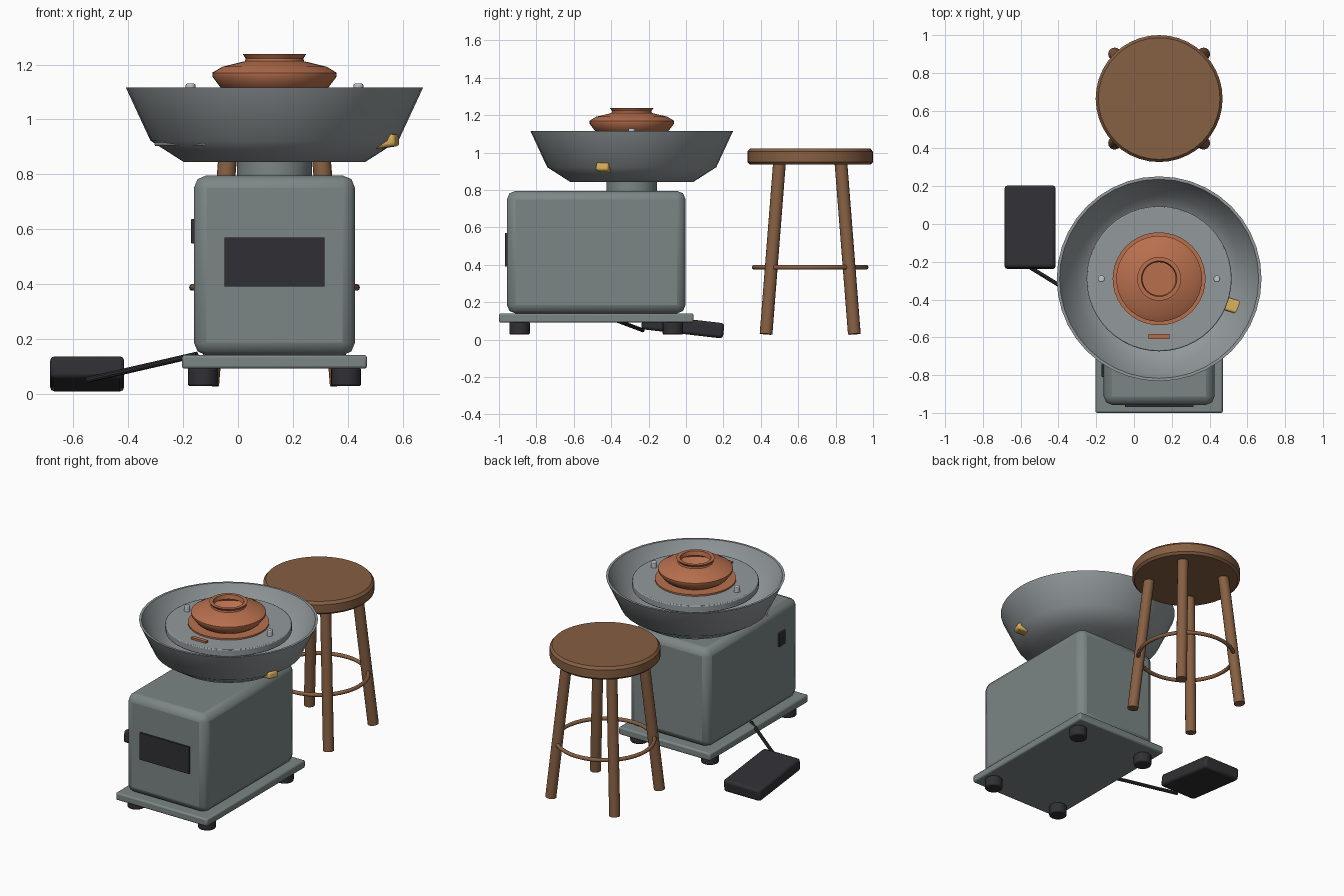
import bpy, math
from mathutils import Vector

if "Cube" in bpy.data.objects:
    bpy.data.objects.remove(bpy.data.objects["Cube"])

CX, CY = 0.133, -0.29          # wheel axis
SX, SY = 0.133, 0.664          # stool axis


def mat(name, r, g, b):
    m = bpy.data.materials.new(name)
    m.diffuse_color = (r, g, b, 1)
    m.use_nodes = True
    m.node_tree.nodes["Principled BSDF"].inputs["Base Color"].default_value = m.diffuse_color
    return m


BODY = mat("painted_metal", 0.20, 0.24, 0.235)
PAN = mat("grey_metal", 0.29, 0.32, 0.33)
STEEL = mat("steel", 0.55, 0.57, 0.60)
DARK = mat("black_rubber", 0.03, 0.03, 0.035)
CLAY = mat("clay", 0.48, 0.16, 0.075)
WOOD = mat("wood", 0.24, 0.115, 0.055)
SPONGE = mat("sponge", 0.68, 0.42, 0.10)


def finish(ob, name, m, bevel=0, segs=2, angle=35):
    ob.name = name
    ob.data.materials.append(m)
    bpy.context.view_layer.objects.active = ob
    if bevel:
        b = ob.modifiers.new("bevel", 'BEVEL')
        b.width, b.segments = bevel, segs
        b.limit_method = 'ANGLE'
        b.angle_limit = math.radians(40)
    bpy.ops.object.select_all(action='DESELECT')
    ob.select_set(True)
    bpy.ops.object.shade_smooth_by_angle(angle=math.radians(angle))
    return ob


def box(name, loc, size, m, rot=(0, 0, 0), bevel=0, segs=2):
    bpy.ops.mesh.primitive_cube_add(size=1, location=loc, rotation=rot)
    ob = bpy.context.object
    ob.scale = size
    bpy.ops.object.transform_apply(location=False, rotation=False, scale=True)
    return finish(ob, name, m, bevel, segs)


def rod(name, a, b, r, m, verts=16, bevel=0):
    a, b = Vector(a), Vector(b)
    d = b - a
    bpy.ops.mesh.primitive_cylinder_add(vertices=verts, radius=r, depth=d.length, location=(a + b) / 2)
    ob = bpy.context.object
    ob.rotation_euler = d.to_track_quat('Z', 'Y').to_euler()
    return finish(ob, name, m, bevel)


def lathe(name, profile, m, x, y, n=40, angle=45):
    # profile runs from axis to axis: (radius, height)
    verts, rings, faces = [], [], []
    for r, z in profile:
        k = 1 if r == 0 else n
        rings.append(list(range(len(verts), len(verts) + k)))
        verts += [(r * math.cos(2 * math.pi * i / n), r * math.sin(2 * math.pi * i / n), z) for i in range(k)]
    for p, q in zip(rings, rings[1:]):
        for i in range(n):
            j = (i + 1) % n
            f = [p[i % len(p)], p[j % len(p)], q[j % len(q)], q[i % len(q)]]
            faces.append(list(dict.fromkeys(f)))
    me = bpy.data.meshes.new(name)
    me.from_pydata(verts, [], faces)
    ob = bpy.data.objects.new(name, me)
    ob.location = (x, y, 0)
    bpy.context.collection.objects.link(ob)
    return finish(ob, name, m, angle=angle)


# Motor housing on its base plate
box("motor_housing", (CX, -0.48, 0.468), (0.587, 0.955, 0.655), BODY, bevel=0.045, segs=2)
box("base_plate", (CX, -0.48, 0.116), (0.675, 1.04, 0.05), BODY, bevel=0.01)
box("control_panel", (CX, -0.96, 0.48), (0.363, 0.016, 0.18), DARK)
box("power_switch", (-0.163, -0.775, 0.592), (0.016, 0.07, 0.09), DARK, bevel=0.004)
for x in (-0.128, 0.394):
    for y in (-0.89, -0.07):
        rod("rubber_foot", (x, y, 0.027), (x, y, 0.095), 0.055, DARK, 20, 0.008)

# Pedestal, shaft, splash pan, wheel head
rod("pedestal", (CX, CY, 0.78), (CX, CY, 0.85), 0.136, BODY, 32)
rod("shaft", (CX, CY, 0.84), (CX, CY, 1.06), 0.06, PAN, 24)
lathe("splash_pan", [(0, 0.844), (0.33, 0.844), (0.452, 0.922), (0.542, 1.116),
                     (0.527, 1.116), (0.44, 0.935), (0.325, 0.862), (0, 0.862)], PAN, CX, CY)
rod("wheel_head", (CX, CY, 1.045), (CX, CY, 1.092), 0.384, PAN, 48, 0.006)
for s in (-1, 1):
    rod("bat_pin", (CX + s * 0.306, CY, 1.085), (CX + s * 0.306, CY, 1.13), 0.018, STEEL, 16, 0.005)

# Clay pot on its bat, with tools
lathe("clay_bat", [(0, 1.088), (0.246, 1.088), (0.246, 1.102), (0, 1.102)], CLAY, CX, CY)
lathe("clay_pot", [(0, 1.098), (0.17, 1.098), (0.198, 1.118), (0.226, 1.155), (0.227, 1.17),
                   (0.19, 1.192), (0.108, 1.212), (0.105, 1.222), (0.116, 1.238), (0.094, 1.238),
                   (0.088, 1.21), (0.17, 1.178), (0.19, 1.155), (0.15, 1.118), (0, 1.115)],
      CLAY, CX, CY, n=36, angle=40)
box("clay_scrap", (CX, -0.596, 1.097), (0.11, 0.026, 0.014), CLAY)
box("sponge", (0.53, -0.435, 0.918), (0.105, 0.07, 0.045), SPONGE, rot=(0, -0.15, -0.3), bevel=0.012)
rod("needle_tool", (-0.30, -0.43, 0.909), (-0.12, -0.64, 0.909), 0.006, STEEL, 10)

# Foot pedal and linkage
box("foot_pedal", (-0.55, -0.017, 0.072), (0.27, 0.44, 0.082), DARK, rot=(-0.115, 0, 0), bevel=0.016)
rod("pedal_rod", (-0.55, -0.23, 0.05), (-0.15, -0.475, 0.142), 0.011, DARK, 10)

# Stool
lathe("stool_seat", [(0, 0.936), (0.322, 0.936), (0.336, 0.95), (0.336, 1.005), (0.322, 1.022), (0, 1.022)],
      WOOD, SX, SY, n=40, angle=30)
for sx in (-1, 1):
    for sy in (-1, 1):
        rod("stool_leg", (SX + sx * 0.236, SY + sy * 0.236, 0.03),
            (SX + sx * 0.164, SY + sy * 0.164, 0.95), 0.034, WOOD, 16)
bpy.ops.mesh.primitive_torus_add(location=(SX, SY, 0.387), major_radius=0.299, minor_radius=0.0125,
                                 major_segments=40, minor_segments=10)
finish(bpy.context.object, "stool_foot_ring", WOOD, angle=60)
